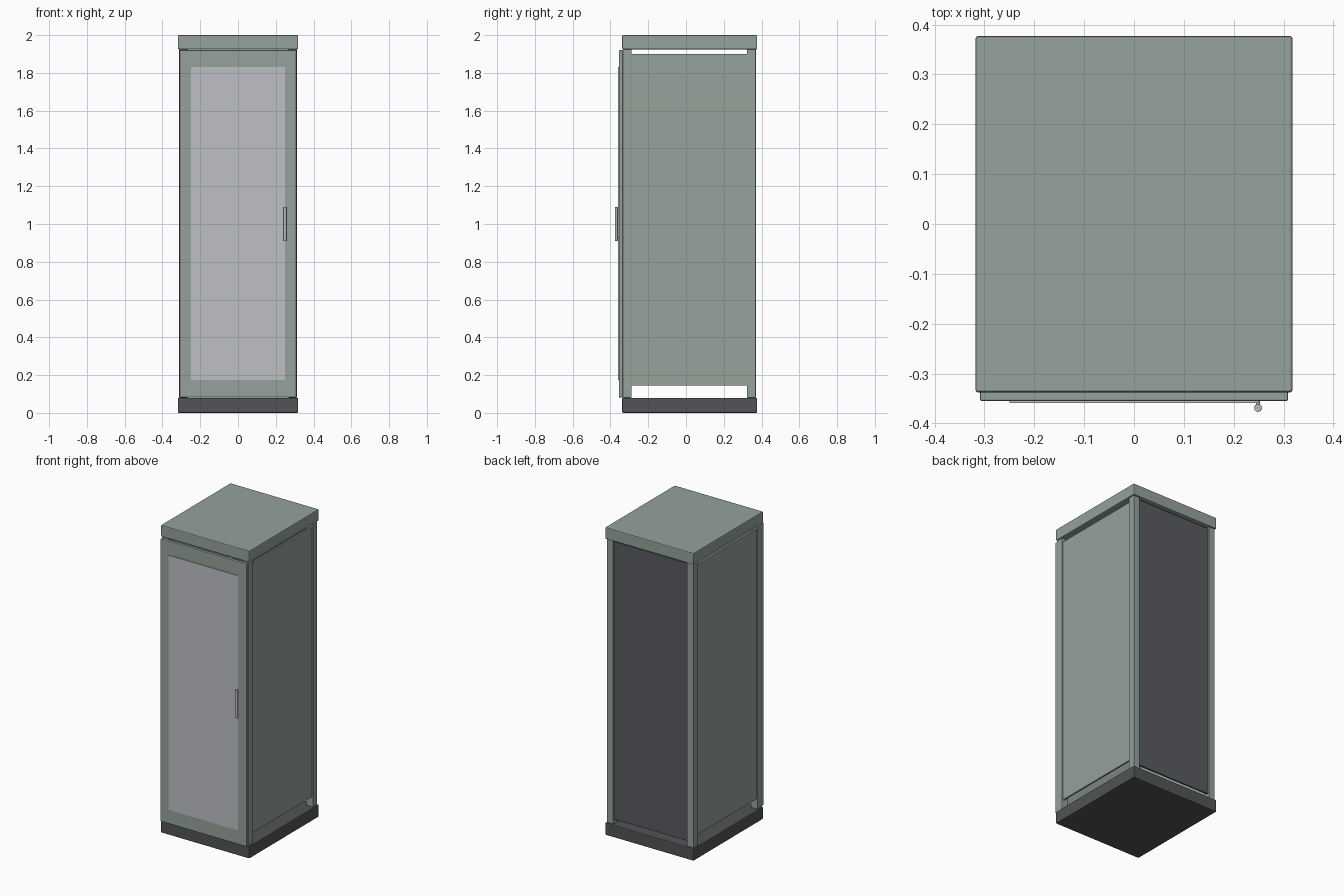
import bpy

cube = bpy.data.objects.get("Cube")
if cube:
    bpy.data.objects.remove(cube, do_unlink=True)


def material(name, rgb):
    m = bpy.data.materials.new(name)
    m.use_nodes = True
    m.diffuse_color = (*rgb, 1)
    m.node_tree.nodes["Principled BSDF"].inputs["Base Color"].default_value = (*rgb, 1)
    return m


green = material("grey_green_paint", (0.30, 0.36, 0.325))
dark = material("dark_grey_base", (0.085, 0.088, 0.09))
mesh_grey = material("dark_back_panel", (0.10, 0.105, 0.115))
glass = material("pale_grey_glass", (0.51, 0.53, 0.56))
metal = material("handle_metal", (0.48, 0.49, 0.49))


def box(name, x, y, z, mat, bevel=0.0):
    """Box from (min, max) ranges, with optional rounded edges."""
    mid = [(a + b) / 2 for a, b in (x, y, z)]
    bpy.ops.mesh.primitive_cube_add(size=1, location=mid)
    ob = bpy.context.object
    ob.name = name
    ob.scale = [b - a for a, b in (x, y, z)]
    bpy.ops.object.transform_apply(location=False, rotation=False, scale=True)
    ob.data.materials.append(mat)
    if bevel:
        mod = ob.modifiers.new("edge_bevel", "BEVEL")
        mod.width = bevel
        mod.segments = 2
    return ob


def rod(name, radius, depth, location, mat, rotation=(0, 0, 0)):
    bpy.ops.mesh.primitive_cylinder_add(vertices=16, radius=radius, depth=depth,
                                        location=location, rotation=rotation)
    ob = bpy.context.object
    ob.name = name
    ob.data.materials.append(mat)
    bpy.ops.object.shade_smooth_by_angle()


# Plinth and roof
FRONT, BACK, HALF = -0.338, 0.377, 0.318
box("base", (-HALF, HALF), (FRONT, BACK), (0, 0.08), dark, 0.005)
box("roof", (-HALF, HALF), (FRONT, BACK), (1.925, 2), green, 0.005)

# Corner posts and side panels
for side, s in (("left", 1), ("right", -1)):
    for end, y in (("front", (-0.335, -0.288)), ("back", (0.323, 0.37))):
        box(f"{end}_{side}_post", sorted((s * 0.265, s * 0.312)), y,
            (0.08, 1.925), green, 0.003)
    box(f"{side}_side_panel", sorted((s * 0.293, s * 0.305)), (-0.29, 0.325),
        (0.145, 1.9), green, 0.002)

# Back panel between the rear posts
box("back_panel", (-0.267, 0.267), (0.35, 0.362), (0.11, 1.915), mesh_grey, 0.002)

# Door with its pane
box("door", (-0.309, 0.309), (-0.355, -0.335), (0.082, 1.92), green, 0.003)
box("door_pane", (-0.25, 0.25), (-0.359, -0.353), (0.175, 1.83), glass)

# Upright handle on two short stems
rod("handle", 0.008, 0.18, (0.249, -0.369, 1.0), metal)
for name, z in (("upper", 1.07), ("lower", 0.93)):
    rod(f"{name}_handle_stem", 0.004, 0.016, (0.249, -0.361, z), metal, (1.5708, 0, 0))
